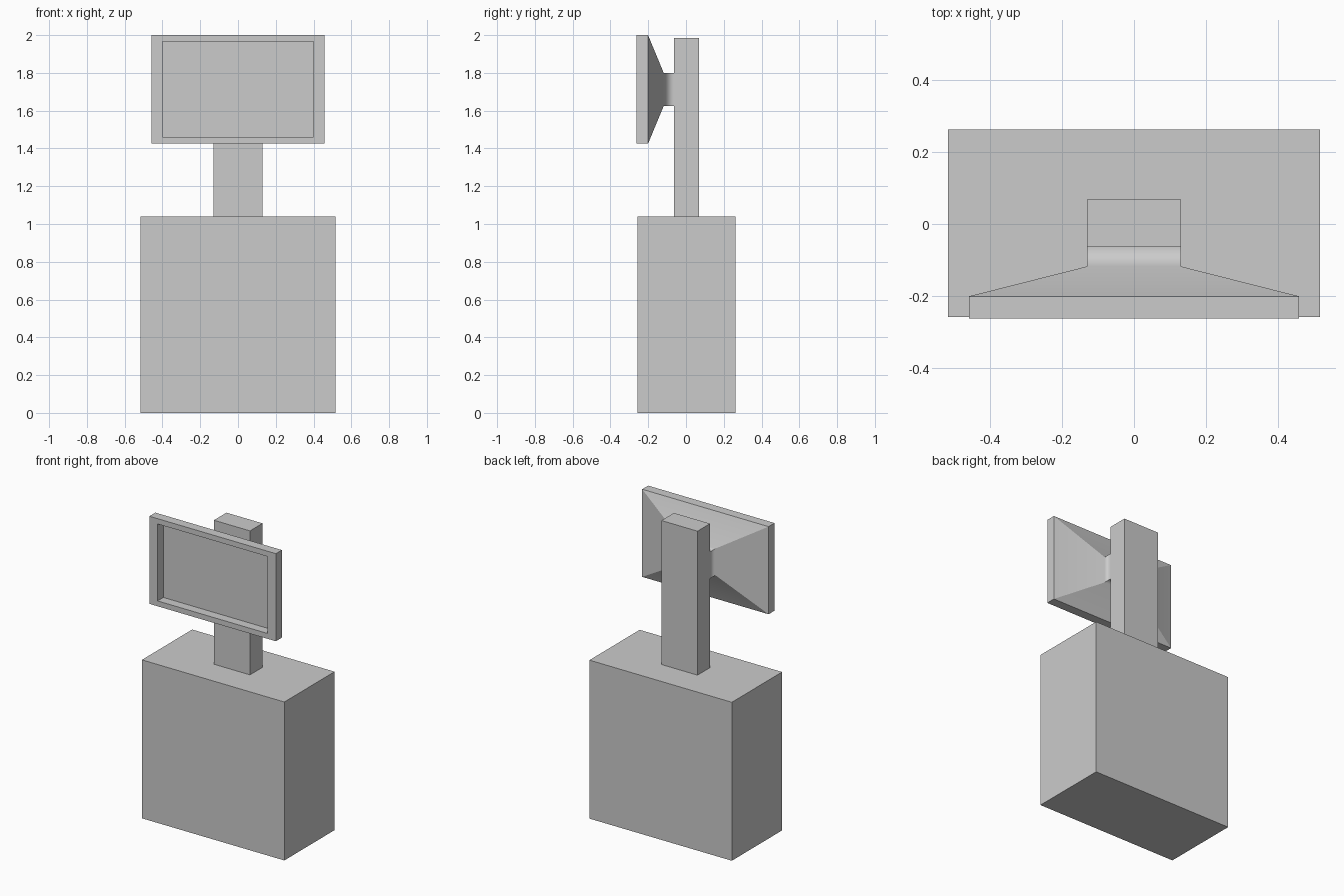
import bpy, bmesh

if "Cube" in bpy.data.objects:
    bpy.data.objects.remove(bpy.data.objects["Cube"])


def make_object(name, bm):
    bmesh.ops.recalc_face_normals(bm, faces=bm.faces)
    mesh = bpy.data.meshes.new(name)
    bm.to_mesh(mesh)
    bm.free()
    obj = bpy.data.objects.new(name, mesh)
    bpy.context.collection.objects.link(obj)
    return obj


def box(name, half_x, y0, y1, z0, z1):
    bm = bmesh.new()
    bmesh.ops.create_cube(bm, size=1)
    for v in bm.verts:
        v.co.x *= 2 * half_x
        v.co.y = y0 if v.co.y < 0 else y1
        v.co.z = z0 if v.co.z < 0 else z1
    return make_object(name, bm)


# Cabinet and upright post
box("cabinet", 0.517, -0.258, 0.263, 0.0, 1.04)
box("post", 0.131, -0.0625, 0.0675, 1.04, 1.985)

# Monitor: rectangular rings lofted from the screen, round the bezel, to the neck
# (half width, y, bottom, top)
rings = [
    (0.40, -0.203, 1.46, 1.965),     # screen surface
    (0.40, -0.263, 1.46, 1.965),     # inner bezel edge
    (0.459, -0.263, 1.425, 2.0),     # outer bezel edge
    (0.459, -0.201, 1.425, 2.0),     # back of the frame
    (0.131, -0.118, 1.625, 1.80),    # end of the tapered housing
    (0.131, -0.0625, 1.625, 1.80),   # neck meeting the post
]
bm = bmesh.new()
loops = [[bm.verts.new((sx * w, y, z)) for sx, z in ((-1, z0), (1, z0), (1, z1), (-1, z1))]
         for w, y, z0, z1 in rings]
for a, b in zip(loops, loops[1:]):
    for i in range(4):
        j = (i + 1) % 4
        bm.faces.new((a[i], a[j], b[j], b[i]))
bm.faces.new(loops[0])
bm.faces.new(loops[-1])

# Only the crease between housing and neck is shaded smooth
crease = set(loops[4])
for f in bm.faces:
    f.smooth = bool(crease & set(f.verts))
for e in bm.edges:
    e.smooth = set(e.verts) <= crease
monitor = make_object("monitor", bm)
weighted = monitor.modifiers.new("large_face_shading", 'WEIGHTED_NORMAL')
weighted.keep_sharp = True
